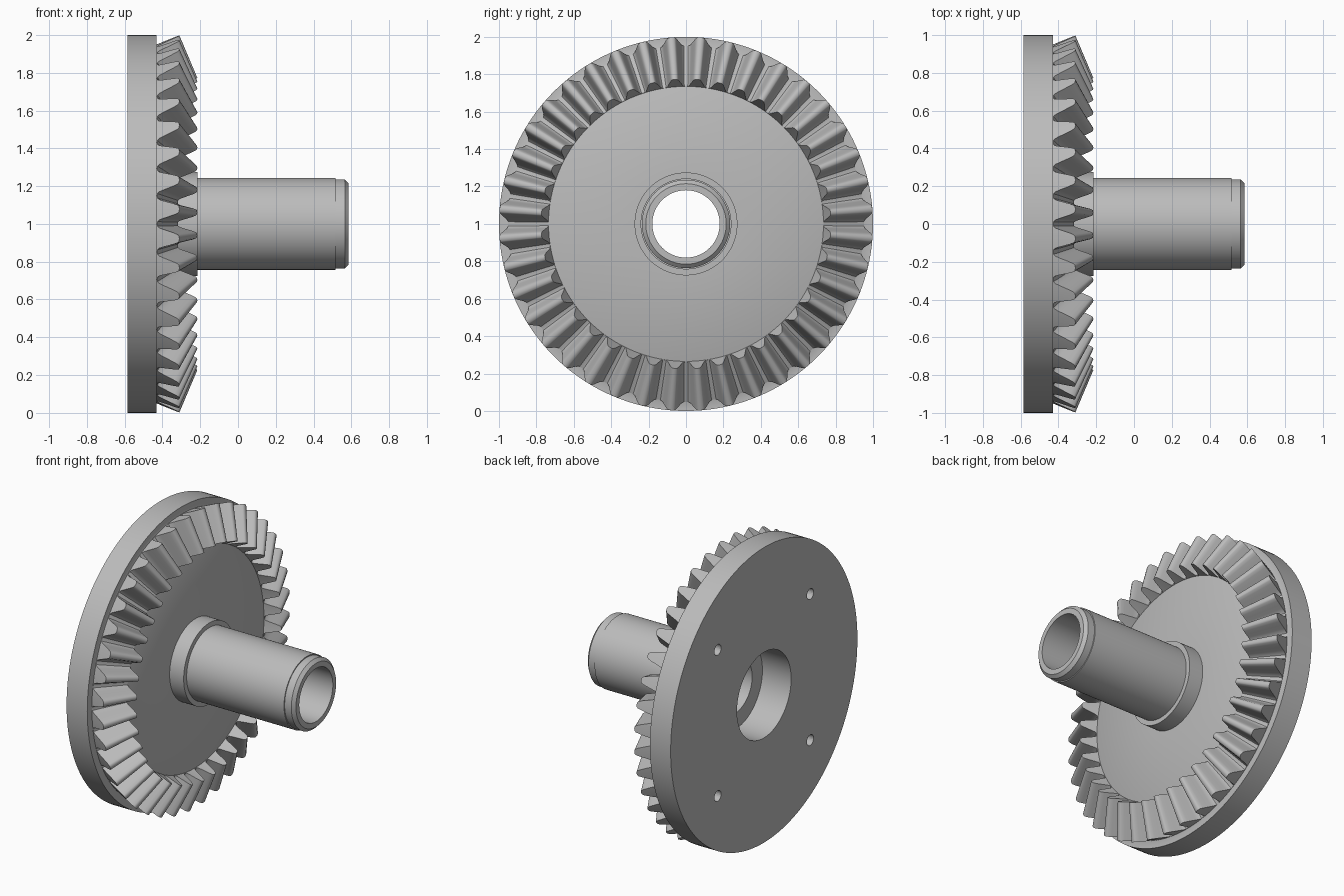
import bpy
import bmesh
from math import cos, sin, pi, radians
from mathutils import Vector

if "Cube" in bpy.data.objects:
    bpy.data.objects.remove(bpy.data.objects["Cube"], do_unlink=True)

steel = bpy.data.materials.new("grey steel")
steel.use_nodes = True
GREY = (0.5, 0.5, 0.5, 1)
steel.diffuse_color = GREY
steel.node_tree.nodes["Principled BSDF"].inputs["Base Color"].default_value = GREY

TEETH = 40
PITCH = 2 * pi / TEETH


def polar(x, r, a):
    """Point at distance r from the shaft axis, which runs along x at z = 1."""
    return Vector((x, r * cos(a), 1 + r * sin(a)))


def finish(name, bm, angle):
    bmesh.ops.remove_doubles(bm, verts=bm.verts, dist=1e-5)
    bmesh.ops.recalc_face_normals(bm, faces=bm.faces)
    mesh = bpy.data.meshes.new(name)
    bm.to_mesh(mesh)
    bm.free()
    mesh.materials.append(steel)
    obj = bpy.data.objects.new(name, mesh)
    bpy.context.collection.objects.link(obj)
    bpy.ops.object.select_all(action="DESELECT")
    obj.select_set(True)
    bpy.context.view_layer.objects.active = obj
    bpy.ops.object.shade_smooth_by_angle(angle=radians(angle))
    return obj


def lathe(name, profile, steps=160):
    """Revolve a closed (x, r) profile around the shaft axis."""
    bm = bmesh.new()
    rings = [[bm.verts.new(polar(x, r, 2 * pi * i / steps)) for i in range(steps)]
             for x, r in profile]
    for k, ring in enumerate(rings):
        nxt = rings[(k + 1) % len(rings)]
        for i in range(steps):
            j = (i + 1) % steps
            bm.faces.new((ring[i], ring[j], nxt[j], nxt[i]))
    return finish(name, bm, 30)


# Gear blank: disc, sunken back recess, root cone and flat front web
disc = lathe("gear_disc", [
    (-0.585, 0.29), (-0.585, 1.0), (-0.43, 1.0), (-0.43, 0.95),
    (-0.32, 0.735), (-0.32, 0.2), (-0.37, 0.18), (-0.37, 0.29)])

# Hollow shaft with collar, turned-down end and chamfered rim
lathe("hollow_shaft", [
    (-0.37, 0.18), (-0.37, 0.275), (-0.215, 0.275), (-0.215, 0.243),
    (0.515, 0.243), (0.515, 0.236), (0.565, 0.236), (0.585, 0.215),
    (0.585, 0.18)], 96)

# Four blind bolt holes in the back
for sy in (-1, 1):
    for sz in (-1, 1):
        bpy.ops.mesh.primitive_cylinder_add(
            vertices=24, radius=0.036, depth=0.36,
            location=(-0.585, 0.495 * sy, 1 + 0.495 * sz), rotation=(0, pi / 2, 0))
        cutter = bpy.context.object
        cutter.name = "bolt_hole_cutter"
        cutter.hide_render = True
        cutter.data.materials.append(steel)
        cut = disc.modifiers.new("bolt_hole", "BOOLEAN")
        cut.operation = "DIFFERENCE"
        cut.solver = "EXACT"
        cut.object = cutter
        bpy.context.view_layer.objects.active = disc
        bpy.ops.object.modifier_apply(modifier=cut.name)
        bpy.data.objects.remove(cutter, do_unlink=True)

# Tooth half profile: (share of pitch from tooth centre, share of tooth height)
half = [(0.5, 0.02), (0.42, 0.03), (0.36, 0.11), (0.31, 0.28), (0.25, 0.52),
        (0.19, 0.76), (0.14, 0.92), (0.09, 0.98), (0.0, 1.0)]
tooth = [(-u, h) for u, h in half] + [(u, h) for u, h in reversed(half[:-1])]

# Root and tip (x, r) at the wide outer end and the narrow inner end
OUTER = ((-0.43, 0.95), (-0.31, 1.0))
INNER = ((-0.32, 0.735), (-0.215, 0.775))


def on_end(end, h, a):
    (x0, r0), (x1, r1) = end
    return polar(x0 + (x1 - x0) * h, r0 + (r1 - r0) * h, a)


# Ring of straight bevel teeth, each closed by sloping end faces
bm = bmesh.new()
for t in range(TEETH):
    rows = []
    for u, h in tooth:
        a = (t + 0.5 + u) * PITCH
        rows.append([bm.verts.new(p) for p in (
            on_end(OUTER, 0, a), on_end(OUTER, h, a),
            on_end(INNER, h, a), on_end(INNER, 0, a))])
    for a, b in zip(rows, rows[1:]):
        for k in range(3):
            bm.faces.new((a[k], a[k + 1], b[k + 1], b[k]))
finish("bevel_teeth", bm, 40)
